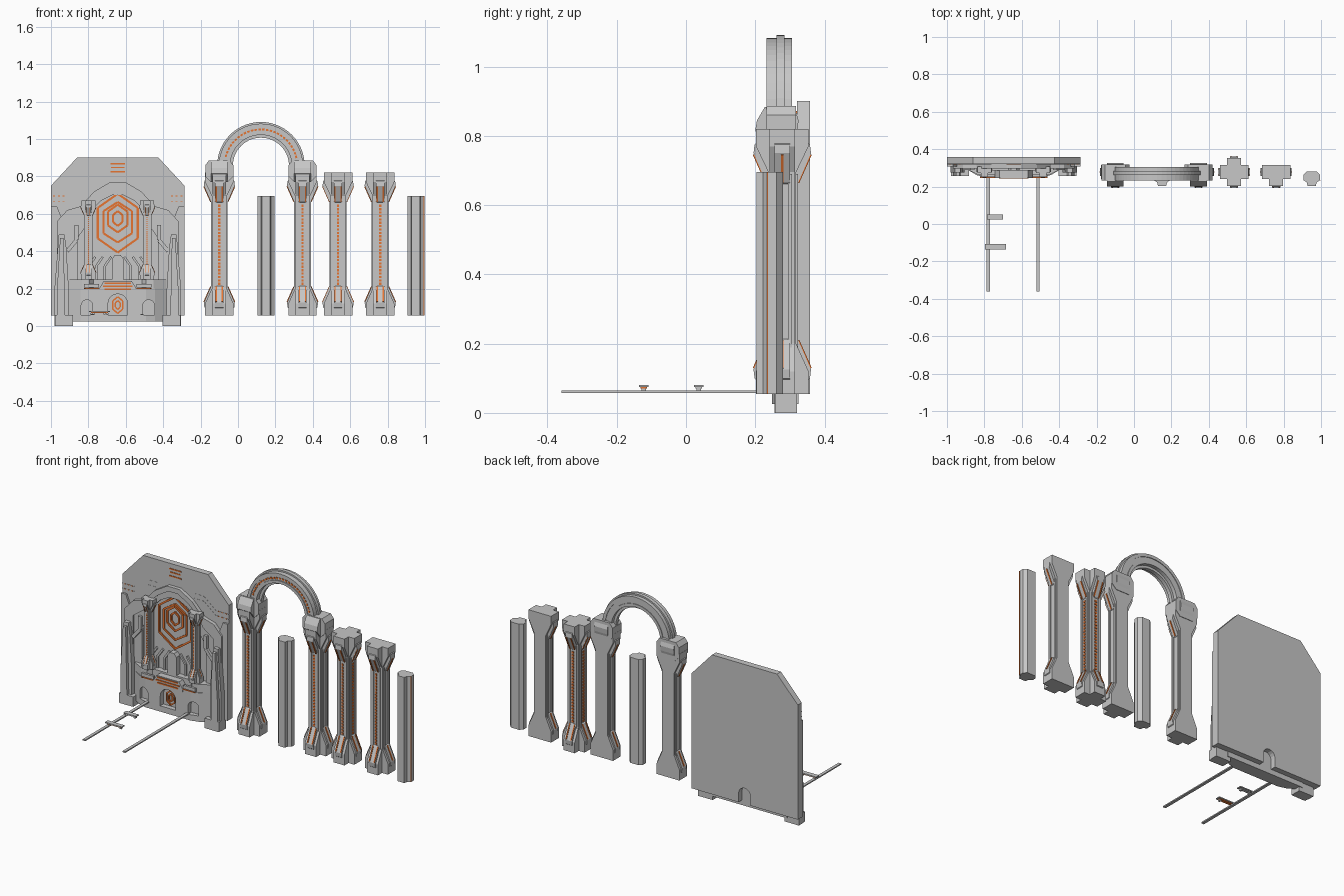
import bpy, bmesh, math
from mathutils import Matrix, Vector

if "Cube" in bpy.data.objects:
    bpy.data.objects.remove(bpy.data.objects["Cube"])


def material(name, rgb):
    m = bpy.data.materials.new(name)
    m.use_nodes = True
    m.diffuse_color = (*rgb, 1)
    m.node_tree.nodes["Principled BSDF"].inputs["Base Color"].default_value = (*rgb, 1)
    return m


MATS = [material("stone grey", (0.57, 0.57, 0.57)), material("glowing orange", (0.9, 0.2, 0.035))]
GREY, ORANGE = 0, 1
FRONT = Matrix.Identity(4)                       # outline in x, z, depth in y
PLAN = Matrix(((1, 0, 0, 0), (0, 0, 1, 0), (0, 1, 0, 0), (0, 0, 0, 1)))  # outline in x, y
SIDE = Matrix(((0, 1, 0, 0), (1, 0, 0, 0), (0, 0, 1, 0), (0, 0, 0, 1)))  # outline in y, z
WX = -0.643                                      # middle of the wall


def prism(bm, pts, a, b, mat=GREY, M=FRONT):
    rows = [[bm.verts.new(M @ Vector((u, v, w))) for u, w in pts] for v in (a, b)]
    n = len(pts)
    faces = [bm.faces.new(rows[0]), bm.faces.new(rows[1][::-1])]
    for i in range(n):
        j = (i + 1) % n
        faces.append(bm.faces.new((rows[0][j], rows[0][i], rows[1][i], rows[1][j])))
    for f in faces:
        f.material_index = mat


def box(bm, x0, x1, y0, y1, z0, z1, mat=GREY):
    prism(bm, [(x0, z0), (x1, z0), (x1, z1), (x0, z1)], y0, y1, mat)


def finish(bm, name):
    bmesh.ops.recalc_face_normals(bm, faces=bm.faces)
    me = bpy.data.meshes.new(name)
    bm.to_mesh(me)
    bm.free()
    for m in MATS:
        me.materials.append(m)
    ob = bpy.data.objects.new(name, me)
    bpy.context.collection.objects.link(ob)
    return ob


def solid(name, pts, a, b, mat=GREY, M=FRONT):
    bm = bmesh.new()
    prism(bm, pts, a, b, mat, M)
    return finish(bm, name)


def both(half, cx=WX):
    """Mirror a half outline (offset, height) about the middle."""
    return [(cx - x, z) for x, z in half] + [(cx + x, z) for x, z in reversed(half)]


def stroke(bm, pts, t, a, b, mat=ORANGE):
    """Flat line of thickness t along a path."""
    for p, q in zip(pts, pts[1:]):
        p, q = Vector(p), Vector(q)
        d = (q - p).normalized()
        n = Vector((-d.y, d.x)) * t / 2
        prism(bm, [p - n, q - n, q + n, p + n], a, b, mat)


def arch_outline(cx, w, z0, z1):
    steps = [math.pi * i / 8 for i in range(9)]
    return [(cx + w, z0)] + [(cx + w * math.cos(t), z1 - w + w * math.sin(t)) for t in steps] + [(cx - w, z0)]


def cut(ob, cutters):
    for c in cutters:
        c.hide_render = True
        mod = ob.modifiers.new("niche", 'BOOLEAN')
        mod.object = c
        mod.solver = 'EXACT'
    bpy.context.view_layer.update()
    done = bpy.data.meshes.new_from_object(ob.evaluated_get(bpy.context.evaluated_depsgraph_get()))
    ob.modifiers.clear()
    ob.data = done
    for c in cutters:
        bpy.data.objects.remove(c)


# Columns: one flared arm per direction, with brackets and rails; lit arms carry a dashed light
def column(name, x, y, z0, z1, arms, lit, s=1.0):
    bm = bmesh.new()
    h = (z1 - z0) / s
    for deg in arms:
        M = Matrix.Translation((x, y, z0)) @ Matrix.Rotation(math.radians(deg), 4, 'Z') @ Matrix.Scale(s, 4)
        prism(bm, [(0, 0), (.076, 0), (.076, .065), (.04, .145), (.04, h - .125),
                   (.076, h - .05), (.076, h), (0, h)], -.037, .037, GREY, M)
        for flip in (lambda z: z, lambda z: h - z):
            bracket = [(.038, .16), (.046, .155), (.083, .07), (.08, .045), (.074, .04), (.038, .13)]
            trim = [(.045, .156), (.049, .156), (.085, .075), (.081, .073)]
            prism(bm, [(u, flip(z)) for u, z in bracket], -.022, .022, GREY, M)
            for side in (-.016, .016) if deg in lit else (0,):
                prism(bm, [(u, flip(z)) for u, z in trim], side - .0035, side + .0035, ORANGE, M)
        for side in (-.022, .022):
            prism(bm, [(.038, .13), (.045, .13), (.045, h - .13), (.038, h - .13)],
                  side - .006, side + .006, GREY, M)
        count = 24 if deg in lit else 0
        for i in range(count):
            step = (h - .33) / count
            a = .165 + i * step
            b = a + step * .65
            prism(bm, [(.038, a), (.044, a), (.044, b), (.038, b)], -.006, .006, ORANGE, M)
    return finish(bm, name)


THREE = (-90, 0, 180)
FOUR = THREE + (90,)
column("arch_column_right", -.10, .278, .055, .82, THREE, (-90,))
column("arch_column_left", .345, .278, .055, .82, THREE, (-90,))
column("free_column", .535, .278, .055, .82, FOUR, FOUR)
column("half_column", .76, .278, .055, .82, THREE, (-90,))

# Arch capitals: wide block crossed by a chamfered front-to-back block
for name, cx in (("arch_capital_right", -.10), ("arch_capital_left", .345)):
    bm = bmesh.new()
    prism(bm, both([(.045, .77), (.075, .80), (.075, .86), (.055, .886)], cx), .232, .318)
    prism(bm, [(.235, .77), (.2, .815), (.205, .845), (.228, .884), (.313, .884), (.325, .845),
               (.322, .815), (.31, .77)], cx - .045, cx + .045, GREY, SIDE)
    finish(bm, name)

# Arch: half-ring bands around a middle ridge, with a dashed light on the front
bm = bmesh.new()
bands = [(.165, .225, .238, .302), (.150, .234, .262, .284), (.165, .182, .233, .306), (.206, .225, .233, .306)]


def half_ring(r0, r1, a, b, n):
    angles = [a + (b - a) * i / n for i in range(n + 1)]
    return [(.1225 + r * math.cos(t), .857 + r * math.sin(t))
            for r, ts in ((r1, angles), (r0, angles[::-1])) for t in ts]


for r0, r1, y0, y1 in bands:
    prism(bm, half_ring(r0, r1, 0, math.pi, 28), y0, y1)
for i in range(2, 28):
    a = math.pi * i / 30
    prism(bm, half_ring(.189, .199, a, a + .07, 1), .235, .24, ORANGE)
finish(bm, "arch")

# Plain pillars
for name, cx in (("inner_pillar", .15), ("end_pillar", .95)):
    plan = both([(.022, .203), (.026, .222), (.045, .235), (.045, .262), (.027, .28)], cx)
    solid(name, plan, .055, .695, GREY, PLAN)
bm = bmesh.new()
box(bm, .990, .9965, .2335, .2365, .055, .695, ORANGE)
finish(bm, "end_pillar_strip")

# Wall back slab with a doorway through it
wall = solid("wall_slab", both([(.357, .055), (.357, .75), (.218, .90)]), .32, .358)
cut(wall, [solid("door_cutter", arch_outline(WX, .04, .03, .15), .30, .40)])

# Stepped inlay lines with sparse lights, and marks at the top
bm = bmesh.new()
for off in (0, .03):
    path = [(.357, .665 + off), (.27, .665 + off), (.19, .73 + off), (.12, .73 + off)]
    for sign in (-1, 1):
        stroke(bm, [(WX + sign * x, z) for x, z in path], .004, .319, .3205, GREY)
        for i in range(3):
            x = WX + sign * (.34 - .025 * i)
            box(bm, x - .005, x + .005, .3175, .3205, .663 + off, .667 + off, ORANGE)
for z, w in ((.825, .04), (.848, .035), (.868, .04)):
    box(bm, WX - w, WX + w, .317, .3205, z - .0035, z + .0035, ORANGE)
finish(bm, "wall_inlays")

# Gabled frames stepping in toward the emblem
outer = [(.325, .20), (.325, .56), (.27, .62), (.20, .64), (.125, .72), (.04, .77)]
middle = [(.27, .20), (.27, .53), (.20, .58), (.165, .64), (.10, .70), (.03, .74)]
inner = [(.215, .20), (.215, .47), (.18, .52), (.14, .62), (.09, .67), (.03, .70)]
solid("outer_frame", both(outer) + both(middle)[::-1], .298, .322)
solid("middle_frame", both(middle) + both(inner)[::-1], .306, .322)
solid("side_panels", both([(.357, .055), (.357, .64), (.325, .64), (.27, .50), (.27, .055)]), .308, .322)

# Buttresses with feet
for name, s in (("buttress_right", -1), ("buttress_left", 1)):
    bm = bmesh.new()
    prism(bm, [(WX + s * x, z) for x, z in
               [(.262, .0), (.338, .0), (.338, .20), (.315, .49), (.285, .49), (.275, .42), (.262, .2)]], .275, .321)
    prism(bm, [(WX + s * x, z) for x, z in
               [(.28, .0), (.325, .0), (.325, .19), (.308, .47), (.29, .47)]], .256, .28)
    box(bm, *sorted((WX + s * .24, WX + s * .335)), .257, .32, 0, .06)
    stroke(bm, [(WX + s * .27, .40), (WX + s * .22, .46), (WX + s * .22, .54)], .02, .29, .322, GREY)
    finish(bm, name)

# Console block across the foot of the wall, with arched niches
console = solid("console", both([(.262, .325), (.262, .30), (.20, .262), (.15, .248)]), .025, .20, GREY, PLAN)
cut(console, [solid("niche_cutter", arch_outline(WX + x, w, .06, top), .20, .278)
              for x, w, top in ((-.165, .031, .14), (.165, .031, .14), (0, .052, .172))])
solid("console_top", both([(.262, .32), (.262, .30), (.19, .262), (.15, .262), (.13, .285), (.08, .285)]),
      .20, .25, GREY, PLAN)
bm = bmesh.new()
prism(bm, both([(.10, .185), (.10, .20), (.075, .24), (.06, .24)]), .246, .29)
for z, w in ((.197, .07), (.213, .078), (.230, .07)):
    box(bm, WX - w, WX + w, .242, .247, z - .004, z + .004, ORANGE)
for x in (-.14, .14):
    box(bm, WX + x - .04, WX + x + .04, .25, .264, .205, .225)
    box(bm, WX + x - .04, WX + x + .04, .2465, .252, .1985, .203, ORANGE)
finish(bm, "control_desk")

# Middle shrine panel above the desk with a fan of ribs
solid("shrine_panel", both([(.03, .24), (.03, .36), (.015, .38)]), .285, .322)
bm = bmesh.new()
for x in (.07, .115, .155):
    for s in (-1, 1):
        stroke(bm, [(WX + s * x, .25), (WX + s * x, .32), (WX + s * (x - .035), .37)], .012, .31, .322, GREY)
finish(bm, "shrine_ribs")


# Nested hexagon emblems on the wall and on the door
def hexes(name, sizes, t, y):
    bm = bmesh.new()
    for cz, w, h, k in sizes:
        pts = [(0, h), (w, h * k), (w, -h * k), (0, -h), (-w, -h * k), (-w, h * k), (0, h)]
        stroke(bm, [(WX + x, cz + z) for x, z in pts], t, y, y + .008)
    return finish(bm, name)


hexes("wall_emblem", [(.55, .107, .157, .52), (.555, .076, .108, .55), (.575, .052, .074, .5),
                      (.575, .026, .04, .45)], .011, .313)
hexes("door_emblem", [(.112, .027, .044, .5), (.112, .013, .023, .5)], .008, .271)

# Small wall columns
column("wall_column_right", -.80, .29, .25, .67, THREE, (-90,), .5)
column("wall_column_left", -.486, .29, .25, .67, THREE, (-90,), .5)

# Floor rails with two little benches
for name, x in (("floor_rail_right", -.78), ("floor_rail_left", -.513)):
    bm = bmesh.new()
    box(bm, x - .009, x + .009, -.36, .26, .058, .065)
    finish(bm, name)
for name, x0, x1, y, under in (("bench_back", -.785, -.70, .037, GREY), ("bench_front", -.797, -.685, -.122, ORANGE)):
    bm = bmesh.new()
    box(bm, x0, x1, y - .014, y + .014, .075, .081)
    box(bm, x0 + .01, x1 - .01, y - .009, y + .009, .070, .075, under)
    for x in (x0 + .014, x1 - .014):
        box(bm, x - .006, x + .006, y - .007, y + .007, .062, .07)
    finish(bm, name)
